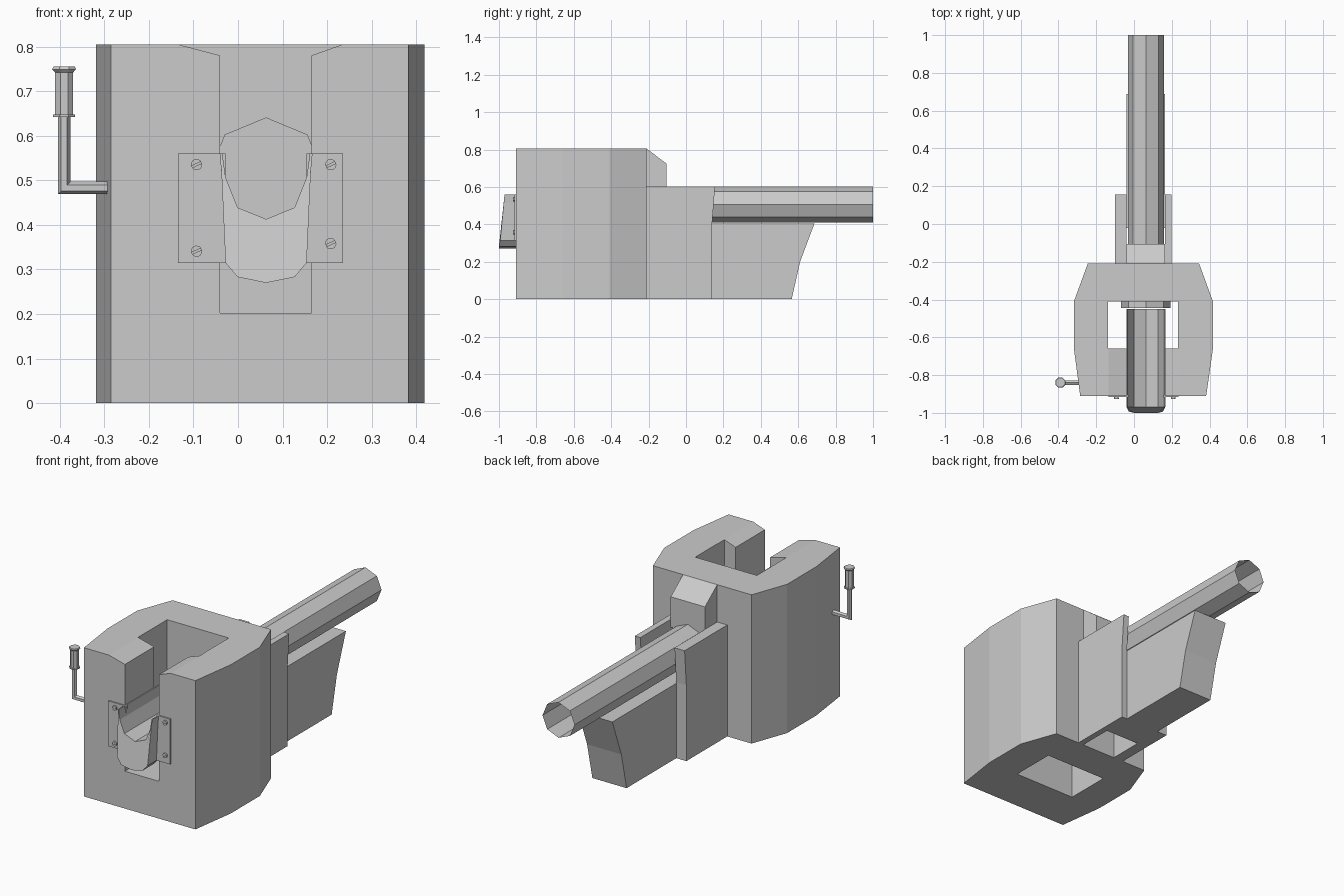
import bpy, bmesh, math
from mathutils import Vector

if "Cube" in bpy.data.objects:
    bpy.data.objects.remove(bpy.data.objects["Cube"])


def make(name, verts, faces):
    me = bpy.data.meshes.new(name)
    me.from_pydata(verts, [], faces)
    bm = bmesh.new()
    bm.from_mesh(me)
    bmesh.ops.recalc_face_normals(bm, faces=bm.faces)
    bm.to_mesh(me)
    bm.free()
    ob = bpy.data.objects.new(name, me)
    bpy.context.collection.objects.link(ob)
    return ob


def loft(name, rings, caps=True):
    n = len(rings[0])
    verts = [v for r in rings for v in r]
    faces = [(k * n + i, k * n + (i + 1) % n, (k + 1) * n + (i + 1) % n, (k + 1) * n + i)
             for k in range(len(rings) - 1) for i in range(n)]
    if caps:
        faces += [tuple(range(n)), tuple(range(len(verts) - n, len(verts)))]
    return make(name, verts, faces)


def prism(name, pts, axis, a, b, caps=True):
    """Extrude a 2D profile along an axis from a to b."""
    def place(p, t):
        return {'x': (t, p[0], p[1]), 'y': (p[0], t, p[1]), 'z': (p[0], p[1], t)}[axis]
    return loft(name, [[place(p, t) for p in pts] for t in (a, b)], caps)


def rect(x0, x1, y0, y1):
    return [(x0, y0), (x1, y0), (x1, y1), (x0, y1)]


def ngon(cx, cy, r, n, start=90):
    return [(cx + r * math.cos(math.radians(start + 360 * i / n)),
             cy + r * math.sin(math.radians(start + 360 * i / n))) for i in range(n)]


def cut(ob, cutter):
    cutter.hide_render = True
    m = ob.modifiers.new("cut", 'BOOLEAN')
    m.operation, m.solver, m.object = 'DIFFERENCE', 'EXACT', cutter
    bpy.context.view_layer.objects.active = ob
    bpy.ops.object.modifier_apply(modifier=m.name)
    bpy.data.objects.remove(cutter)


CX, CZ = 0.063, 0.507
L, R = -0.04, 0.165

# breech housing with a vertical well and a front loading slot
body = prism("breech_housing", [(-0.285, -0.91), (0.382, -0.91), (0.418, -0.66), (0.418, -0.41),
                                (0.345, -0.21), (-0.245, -0.21), (-0.318, -0.41), (-0.318, -0.66)],
             'z', 0, 0.805)
cut(body, prism("well_cutter", rect(-0.137, 0.232, -0.66, -0.41), 'z', -0.1, 0.9))
cut(body, prism("slot_cutter", [(L, 0.202), (R, 0.202), (R, 0.78), (0.235, 0.805), (0.235, 0.9),
                                (-0.135, 0.9), (-0.135, 0.805), (L, 0.78)], 'y', -1, -0.6))

# wedge over the barrel root, side cheeks and keel
prism("rear_wedge", [(-0.21, 0.56), (-0.105, 0.56), (-0.105, 0.725), (-0.21, 0.805)], 'x', L, R)
cheek = [(-0.21, 0), (0.14, 0), (0.14, 0.41), (0.155, 0.603), (-0.21, 0.603)]
prism("left_cheek", cheek, 'x', -0.10, L)
prism("right_cheek", cheek, 'x', R, 0.198)
prism("keel", [(-0.02, 0), (0.565, 0), (0.61, 0.2), (0.687, 0.405), (-0.02, 0.405)], 'x', L, R)

# barrel and breech disc
prism("barrel", ngon(CX, CZ, 0.096, 8), 'y', -0.3, 1.0, caps=False)
prism("breech_disc", ngon(CX, CZ + 0.003, 0.131, 8), 'y', -0.445, -0.41)

# loading tray: half-octagon trough
inner = [(-0.035, 0.56), (-0.028, 0.507), (-0.001, 0.439), (CX, 0.413)]
inner += [(2 * CX - x, z) for x, z in inner[-2::-1]]
outer = [(L - 0.001, 0.56), (-0.036, 0.504), (-0.006, 0.431), (CX, 0.403)]
outer += [(2 * CX - x, z) for x, z in outer[-2::-1]]
prism("loading_tray", inner + outer[::-1], 'y', -0.97, -0.45)

# tray lip sloping down in front of the housing
low = [(-0.039, 0.56), (-0.028, 0.315), (-0.001, 0.283), (CX, 0.27)]
low += [(2 * CX - x, z) for x, z in low[-2::-1]]
front_y = [-0.97, -0.993, -1, -1, -1, -0.993, -0.97]
front = [(x, -0.97, z) for x, z in inner] + [(x, y, z) for (x, z), y in zip(low, front_y)][::-1]
back = [(x, -0.9, z) for x, z in inner + low[::-1]]
loft("tray_lip", [front, back])

# mounting plates with slotted screws
for side, x0, x1 in (("left", -0.135, -0.028), ("right", 0.154, 0.235)):
    prism(side + "_plate", rect(x0, x1, 0.315, 0.56), 'y', -0.917, -0.905)
for i, (x, z) in enumerate([(-0.093, 0.341), (-0.093, 0.535), (0.208, 0.358), (0.208, 0.535)]):
    prism("screw_base_%d" % i, ngon(x, z, 0.012, 12), 'y', -0.921, -0.915)
    for k in (0, 180):
        arc = [(x + 0.0125 * math.cos(math.radians(k + a)),
                z + 0.0125 * math.sin(math.radians(k + a))) for a in range(35, 196, 20)]
        prism("screw_half_%d_%d" % (i, k), arc, 'y', -0.926, -0.92)

# crank handle: arm, upright, grip and collars
HX, HY = -0.39, -0.84
elbow = []
for x, z, ux, uz in ((-0.27, 0.483, 0, 1), (HX, 0.483, -1, 1), (HX, 0.65, -1, 0)):
    elbow.append([(x + ux * r * math.cos(a), HY + r * math.sin(a), z + uz * r * math.cos(a))
                  for r, a in [(0.014, math.tau * i / 6) for i in range(6)]])
# mitre: the outer side of the bend faces left and down
elbow = [[(x, y, 2 * 0.483 - z) if k == 0 else (x, y, 2 * 0.483 - z) if k == 1 else (x, y, z)
          for x, y, z in ring] for k, ring in enumerate(elbow)]
loft("crank_arm", elbow)
grip = [(0.642, 0.027), (0.648, 0.027), (0.648, 0.022), (0.742, 0.022), (0.749, 0.029), (0.755, 0.026)]
loft("crank_grip", [[(x, y, z) for x, y in ngon(HX, HY, r, 8, 22.5)] for z, r in grip])
